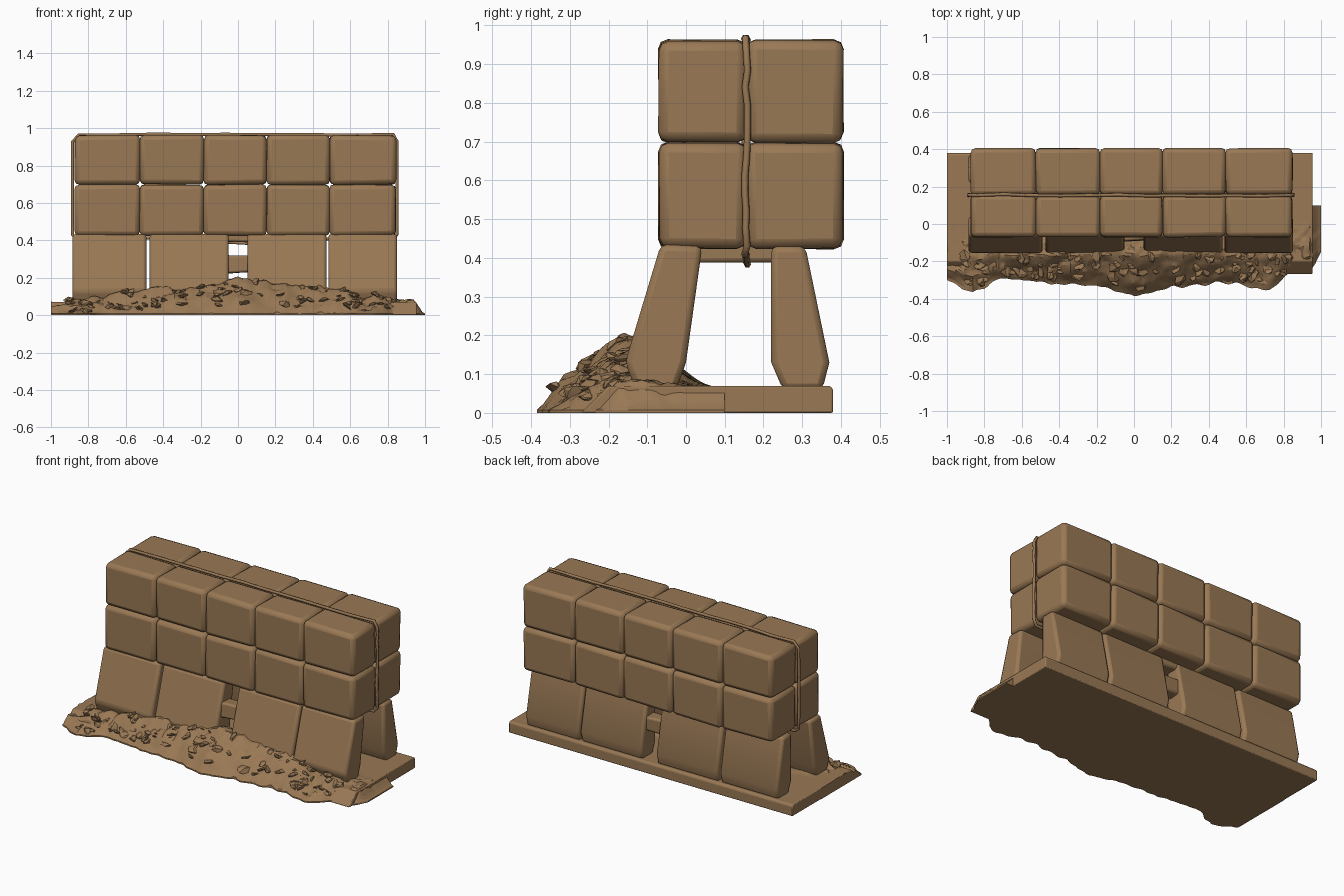
import bpy, bmesh, math, random
from mathutils import Vector, Matrix, noise

random.seed(4)
if "Cube" in bpy.data.objects:
    bpy.data.objects.remove(bpy.data.objects["Cube"])

earth = bpy.data.materials.new("earth_brown")
earth.use_nodes = True
colour = (0.32, 0.19, 0.09, 1)
earth.diffuse_color = colour
earth.node_tree.nodes["Principled BSDF"].inputs["Base Color"].default_value = colour


def finish(bm, name, bevel=0.0, segments=2, angle=35):
    bmesh.ops.recalc_face_normals(bm, faces=bm.faces)
    mesh = bpy.data.meshes.new(name)
    bm.to_mesh(mesh)
    bm.free()
    mesh.materials.append(earth)
    ob = bpy.data.objects.new(name, mesh)
    bpy.context.collection.objects.link(ob)
    if bevel:
        mod = ob.modifiers.new("Rounded edges", 'BEVEL')
        mod.width, mod.segments = bevel, segments
        mod.limit_method = 'ANGLE'
    bpy.ops.object.select_all(action='DESELECT')
    ob.select_set(True)
    bpy.context.view_layer.objects.active = ob
    bpy.ops.object.shade_smooth_by_angle(angle=math.radians(angle))
    return ob


def block(name, lo, hi, bevel, wobble=0.0):
    bm = bmesh.new()
    bmesh.ops.create_cube(bm, size=1)
    lo, hi = Vector(lo), Vector(hi)
    for v in bm.verts:
        v.co = (lo + hi) / 2 + v.co * (hi - lo)
        v.co += Vector(random.uniform(-wobble, wobble) for _ in range(3))
    return finish(bm, name, bevel)


def prism(name, profile, x0, x1, bevel):
    # Extrudes a (y, z) profile along x
    bm = bmesh.new()
    face = bm.faces.new([bm.verts.new((x0, y, z)) for y, z in profile])
    ext = bmesh.ops.extrude_face_region(bm, geom=[face])
    for v in ext["geom"]:
        if isinstance(v, bmesh.types.BMVert):
            v.co.x = x1
    return finish(bm, name, bevel)


def strap(name, points, radius):
    curve = bpy.data.curves.new(name, 'CURVE')
    curve.dimensions = '3D'
    curve.bevel_depth, curve.bevel_resolution = radius, 1
    spline = curve.splines.new('POLY')
    spline.points.add(len(points) - 1)
    for p, co in zip(spline.points, points):
        p.co = (*co, 1)
    spline.use_cyclic_u = True
    curve.materials.append(earth)
    bpy.context.collection.objects.link(bpy.data.objects.new(name, curve))


def lerp_table(table, x):
    for (xa, ya), (xb, yb) in zip(table, table[1:]):
        if x <= xb:
            return ya + (yb - ya) * (x - xa) / (xb - xa)
    return table[-1][1]


# Upper wall: two rows of filled blocks, two deep
columns = [-0.873, -0.525, -0.183, 0.153, 0.49, 0.845]
rows = [(0.425, 0.698), (0.698, 0.962)]
depths = [("front", -0.07, 0.155), ("back", 0.155, 0.405)]
for r, (z0, z1) in enumerate(rows):
    for c, (x0, x1) in enumerate(zip(columns, columns[1:])):
        for side, y0, y1 in depths:
            block(f"{side}_wall_block_{r}_{c}", (x0, y0, z0), (x1, y1, z1), 0.025, 0.003)

# Seam ridge running round the middle of the wall
ring = []
for a, b in [((-0.885, 0.43), (-0.885, 0.93)), ((-0.85, 0.965), (0.83, 0.965)),
             ((0.85, 0.93), (0.85, 0.43)), ((0.83, 0.41), (-0.86, 0.41))]:
    for i in range(12):
        t = i / 11
        x, z = a[0] + (b[0] - a[0]) * t, a[1] + (b[1] - a[1]) * t
        if z < 0.42:
            z -= 0.03 * math.exp(-(x / 0.15) ** 2)
        ring.append((x, 0.155 + random.uniform(-0.004, 0.004), z + random.uniform(-0.003, 0.003)))
strap("seam_ridge", ring, 0.009)

# Leaning support blocks
front_leg = [(-0.065, 0.435), (0.042, 0.43), (0.0, 0.13), (-0.025, 0.06), (-0.13, 0.06), (-0.157, 0.13)]
back_leg = [(0.22, 0.43), (0.308, 0.43), (0.37, 0.13), (0.352, 0.06), (0.25, 0.06), (0.22, 0.13)]
spans = [(-0.885, -0.49), (-0.472, -0.05), (0.05, 0.473), (0.483, 0.85)]
for side, profile in (("front", front_leg), ("back", back_leg)):
    for i, (x0, x1) in enumerate(spans):
        prism(f"{side}_support_{i}", profile, x0, x1, 0.016)

# Bridges across the middle opening and the sagging underside
block("front_bridge", (-0.07, -0.09, 0.225), (0.07, 0.0, 0.32), 0.012, 0.008)
block("back_bridge", (-0.07, 0.24, 0.225), (0.07, 0.32, 0.32), 0.012, 0.008)
block("sagging_underside", (-0.16, 0.02, 0.39), (0.15, 0.3, 0.44), 0.012, 0.006)

# Base slab
prism("base_slab", [(-0.27, 0.0), (0.38, 0.0), (0.38, 0.06), (0.372, 0.07), (-0.2, 0.07)],
      -1.0, 0.955, 0.005)

# Earth bank heaped against the front
edge = [(-1, -0.3), (-0.86, -0.37), (-0.72, -0.29), (-0.4, -0.32), (-0.2, -0.33), (0, -0.385),
        (0.2, -0.34), (0.5, -0.31), (0.73, -0.36), (0.83, -0.26), (0.96, -0.23), (1, -0.15)]
crest = [(-1, 0.07), (-0.8, 0.08), (-0.6, 0.12), (-0.4, 0.14), (-0.15, 0.15), (0, 0.2),
         (0.15, 0.17), (0.5, 0.15), (0.65, 0.1), (1, 0.07)]
back_y = 0.1


def bank_height(x, y):
    front = lerp_table(edge, x)
    peak = lerp_table(crest, x)
    if y < -0.17:
        h = peak * ((y - front) / (-0.17 - front)) ** 0.8 if y > front else 0
    else:
        t = min(1, max(0, (y + 0.14) / 0.22))
        h = peak + (0.068 - peak) * t * t * (3 - 2 * t)
    rough = 0.028 * noise.noise(Vector((x * 11, y * 14, 1))) + 0.014 * noise.noise(Vector((x * 31, y * 34, 5)))
    fade = min(1, max(0, (y - front) / 0.05)) * min(1, max(0, (0.02 - y) / 0.12))
    return max(0.008, min(1, (1 - x) / 0.06) * (h + rough * fade))


bm = bmesh.new()
nx, ny = 130, 28
grid = []
for i in range(nx + 1):
    x = -1 + 2 * i / nx
    front = lerp_table(edge, x) + 0.02 * noise.noise(Vector((x * 17, 3, 2)))
    grid.append([])
    for j in range(ny + 1):
        y = front + (back_y - front) * j / ny
        grid[-1].append(bm.verts.new((x, y, bank_height(x, y))))
for i in range(nx):
    for j in range(ny):
        bm.faces.new((grid[i][j], grid[i + 1][j], grid[i + 1][j + 1], grid[i][j + 1]))
rim = [e for e in bm.edges if e.is_boundary]
skirt = bmesh.ops.extrude_edge_only(bm, edges=rim)["geom"]
for v in skirt:
    if isinstance(v, bmesh.types.BMVert):
        v.co.z = 0
bmesh.ops.holes_fill(bm, edges=[e for e in bm.edges if e.is_boundary], sides=0)
finish(bm, "earth_bank", angle=25)

# Broken clods scattered over the bank
bm = bmesh.new()
for _ in range(90):
    x = random.uniform(-0.92, 0.9)
    y = random.uniform(lerp_table(edge, x) + 0.03, -0.16)
    size = random.uniform(0.015, 0.04)
    turn = Matrix.Rotation(random.uniform(0, 6), 4, 'Z') @ Matrix.Rotation(random.uniform(0.2, 0.8), 4, 'X')
    place = Matrix.Translation((x, y, bank_height(x, y))) @ turn @ Matrix.Diagonal((1, 0.8, 0.3, 1))
    made = bmesh.ops.create_icosphere(bm, subdivisions=1, radius=size, matrix=place)
    for v in made["verts"]:
        v.co += Vector(random.uniform(-0.2, 0.2) * size for _ in range(3))
        v.co.z = max(0.002, v.co.z)
finish(bm, "earth_clods", angle=10)
